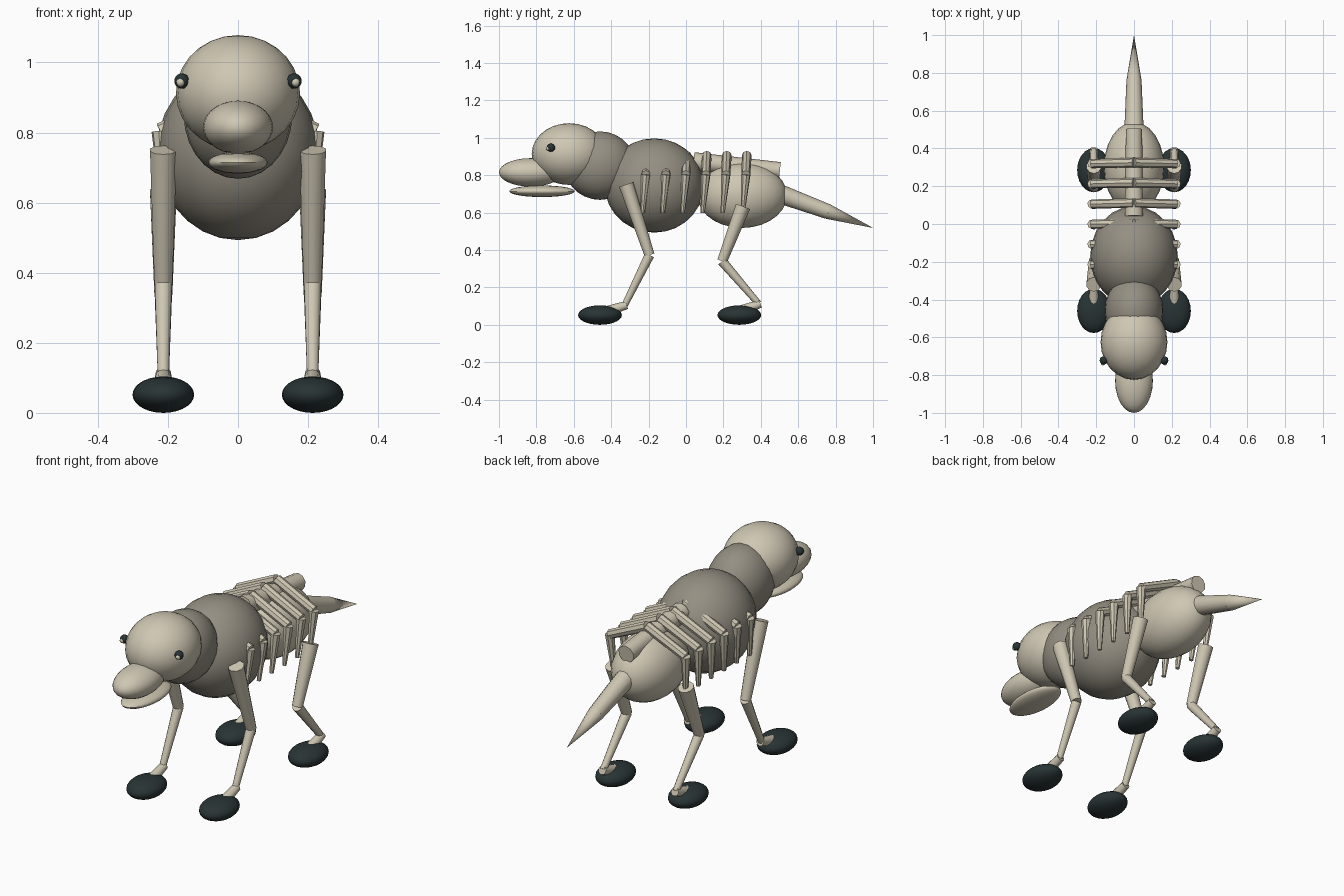
import bpy, math
from mathutils import Vector

if "Cube" in bpy.data.objects:
    bpy.data.objects.remove(bpy.data.objects["Cube"])


def material(name, colour):
    m = bpy.data.materials.new(name)
    m.diffuse_color = (*colour, 1)
    m.use_nodes = True
    m.node_tree.nodes["Principled BSDF"].inputs["Base Color"].default_value = m.diffuse_color
    return m


BONE = material("bone", (0.62, 0.57, 0.45))
HIDE = material("dull_hide", (0.30, 0.275, 0.225))
DARK = material("dark_slate", (0.022, 0.034, 0.035))


def finish(name, mat):
    ob = bpy.context.object
    ob.name = name
    ob.data.materials.append(mat)
    bpy.ops.object.transform_apply(location=False, rotation=True, scale=True)
    bpy.ops.object.shade_smooth_by_angle(angle=math.radians(40))
    return ob


def ellipsoid(name, centre, radii, mat, seg=24, rings=14):
    bpy.ops.mesh.primitive_uv_sphere_add(segments=seg, ring_count=rings,
                                         radius=1, location=centre)
    bpy.context.object.scale = radii
    return finish(name, mat)


def limb(name, a, b, r1, r2, mat=BONE, sides=10):
    a, b = Vector(a), Vector(b)
    d = b - a
    bpy.ops.mesh.primitive_cone_add(vertices=sides, radius1=r1, radius2=r2,
                                    depth=d.length, location=(a + b) / 2)
    bpy.context.object.rotation_euler = d.to_track_quat('Z', 'Y').to_euler()
    return finish(name, mat)


# Body masses
ellipsoid("chest", (0, -0.17, 0.747), (0.232, 0.265, 0.252), HIDE)
ellipsoid("neck", (0, -0.46, 0.853), (0.155, 0.19, 0.183), HIDE)
ellipsoid("rump", (0, 0.30, 0.695), (0.16, 0.24, 0.175), BONE)

# Head
ellipsoid("head", (0, -0.625, 0.915), (0.177, 0.2, 0.165), BONE)
ellipsoid("snout", (0, -0.83, 0.817), (0.1, 0.17, 0.076), BONE)
ellipsoid("lower_jaw", (0, -0.77, 0.716), (0.085, 0.175, 0.031), BONE)

# Spine and tail
limb("spine", (0, 0.04, 0.875), (0, 0.502, 0.827), 0.05, 0.045)
limb("tail_base", (0, 0.48, 0.71), (0, 0.76, 0.607), 0.052, 0.04, sides=12)
limb("tail_tip", (0, 0.76, 0.607), (0, 1.0, 0.52), 0.04, 0.0, sides=12)

for s, side in ((-1, "left"), (1, "right")):
    # Eyes with pale pupils
    ellipsoid("eye_" + side, (s * 0.16, -0.722, 0.949), (0.022,) * 3, DARK, 12, 8)
    ellipsoid("pupil_" + side, (s * 0.164, -0.736, 0.945), (0.0125,) * 3, BONE, 10, 6)

    # Ribs: a sloping bar from the spine, then a tapering drop
    for i in range(6):
        y = 0.325 - 0.107 * i
        corner = (s * 0.222, y - 0.005, 0.805)
        limb(f"rib_bar_{side}_{i}", (0, y, 0.908), corner, 0.026, 0.024, sides=8)
        limb(f"rib_drop_{side}_{i}", corner, (s * 0.21, y - 0.022, 0.60),
             0.025, 0.011, sides=8)

    # Legs: hip, knee, ankle, toe joint and foot as (y, z)
    for end, hip, knee, ankle, toe, foot_y in (
            ("front", (-0.32, 0.752), (-0.195, 0.375), (-0.327, 0.108), (-0.42, 0.075), -0.46),
            ("hind", (0.305, 0.635), (0.193, 0.342), (0.388, 0.115), (0.30, 0.08), 0.285)):
        x = s * 0.213
        tag = f"{end}_{side}"
        limb("upper_leg_" + tag, (x, *hip), (x, *knee), 0.04, 0.027)
        limb("lower_leg_" + tag, (x, *knee), (x, *ankle), 0.026, 0.017)
        limb("ankle_" + tag, (x, ankle[0] + 0.01, ankle[1]), (x, *toe), 0.022, 0.028)
        ellipsoid("foot_" + tag, (x, foot_y, 0.054), (0.088, 0.117, 0.052), DARK)

# Rest exactly on the ground
bpy.context.view_layer.update()
low = min((o.location.z + min(v.co.z for v in o.data.vertices))
          for o in bpy.data.objects if o.name.startswith("foot"))
for o in bpy.data.objects:
    o.location.z -= low
